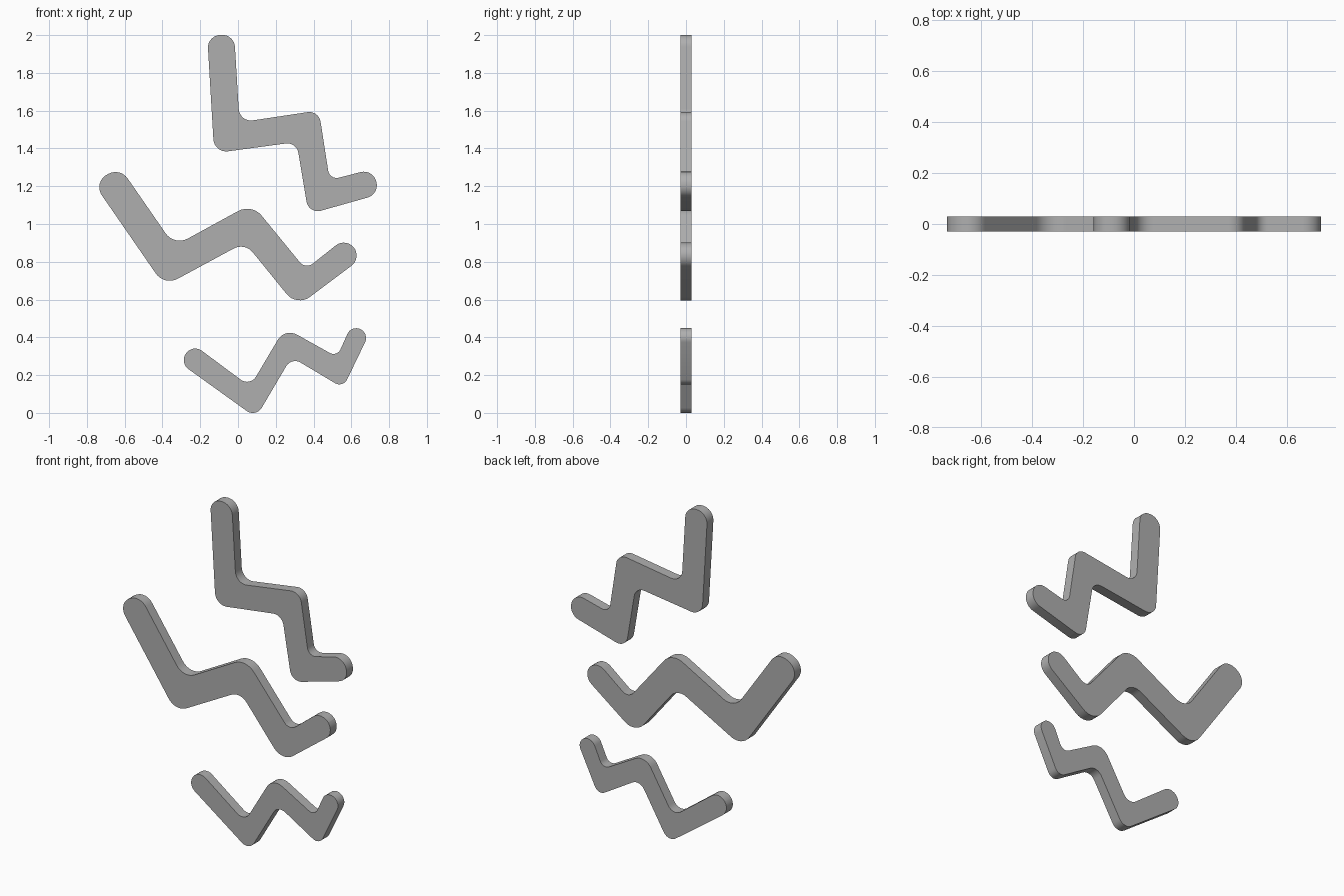
import bpy, bmesh, math
from mathutils import Vector

if "Cube" in bpy.data.objects:
    bpy.data.objects.remove(bpy.data.objects["Cube"])

HALF_DEPTH = 0.03
ARC_STEPS = 8

# Sharp outlines as (x, z, corner radius); the ends use near half-width radii
OUTLINES = {
    "upper_zigzag": [
        (-0.163, 2.001, 0.067), (-0.126, 1.375, 0.068), (0.31, 1.434, 0.06),
        (0.374, 1.052, 0.06), (0.75, 1.158, 0.067), (0.714, 1.291, 0.067),
        (0.485, 1.233, 0.045), (0.428, 1.601, 0.06), (0.008, 1.538, 0.065),
        (-0.02, 2.001, 0.067)],
    "middle_zigzag": [
        (-0.77, 1.223, 0.075), (-0.3895, 0.672, 0.09), (0.036, 0.902, 0.08),
        (0.312, 0.562, 0.09), (0.657, 0.821, 0.069), (0.571, 0.929, 0.069),
        (0.358, 0.76, 0.05), (0.073, 1.108, 0.1), (-0.337, 0.884, 0.09),
        (-0.623, 1.297, 0.077)],
    "lower_zigzag": [
        (-0.31, 0.266, 0.059), (0.095, -0.025, 0.055), (0.2835, 0.295, 0.055),
        (0.556, 0.132, 0.045), (0.696, 0.422, 0.052), (0.6, 0.465, 0.052),
        (0.5245, 0.296, 0.04), (0.248, 0.45, 0.075), (0.064, 0.139, 0.055),
        (-0.24, 0.365, 0.059)],
}

grey = bpy.data.materials.new("dark_grey")
grey.diffuse_color = (0.43, 0.43, 0.43, 1)
grey.use_nodes = True
grey.node_tree.nodes["Principled BSDF"].inputs["Base Color"].default_value = grey.diffuse_color


def rounded(points):
    """Replace each corner with a tangent arc."""
    result = []
    for i, (x, z, radius) in enumerate(points):
        p = Vector((x, z))
        a = (Vector(points[i - 1][:2]) - p).normalized()
        b = (Vector(points[(i + 1) % len(points)][:2]) - p).normalized()
        half = a.angle(b) / 2
        centre = p + (a + b).normalized() * radius / math.sin(half)
        start = p + a * radius / math.tan(half) - centre
        end = p + b * radius / math.tan(half) - centre
        sweep = start.angle(end)
        for k in range(ARC_STEPS + 1):
            t = k / ARC_STEPS
            result.append(centre + (start * math.sin((1 - t) * sweep)
                                    + end * math.sin(t * sweep)) / math.sin(sweep))
    return result


def make_plate(name, points):
    bm = bmesh.new()
    face = bm.faces.new([bm.verts.new((p.x, -HALF_DEPTH, p.y)) for p in rounded(points)])
    extruded = bmesh.ops.extrude_face_region(bm, geom=[face], use_keep_orig=True)
    moved = [g for g in extruded["geom"] if isinstance(g, bmesh.types.BMVert)]
    bmesh.ops.translate(bm, verts=moved, vec=(0, 2 * HALF_DEPTH, 0))
    bmesh.ops.remove_doubles(bm, verts=bm.verts, dist=0.0002)
    bmesh.ops.recalc_face_normals(bm, faces=bm.faces)
    mesh = bpy.data.meshes.new(name)
    bm.to_mesh(mesh)
    bm.free()
    mesh.materials.append(grey)
    obj = bpy.data.objects.new(name, mesh)
    bpy.context.collection.objects.link(obj)
    bpy.ops.object.select_all(action='DESELECT')
    obj.select_set(True)
    bpy.context.view_layer.objects.active = obj
    bpy.ops.object.shade_smooth_by_angle(angle=math.radians(30))


# Three separate zigzag plates
for plate_name, outline in OUTLINES.items():
    make_plate(plate_name, outline)
